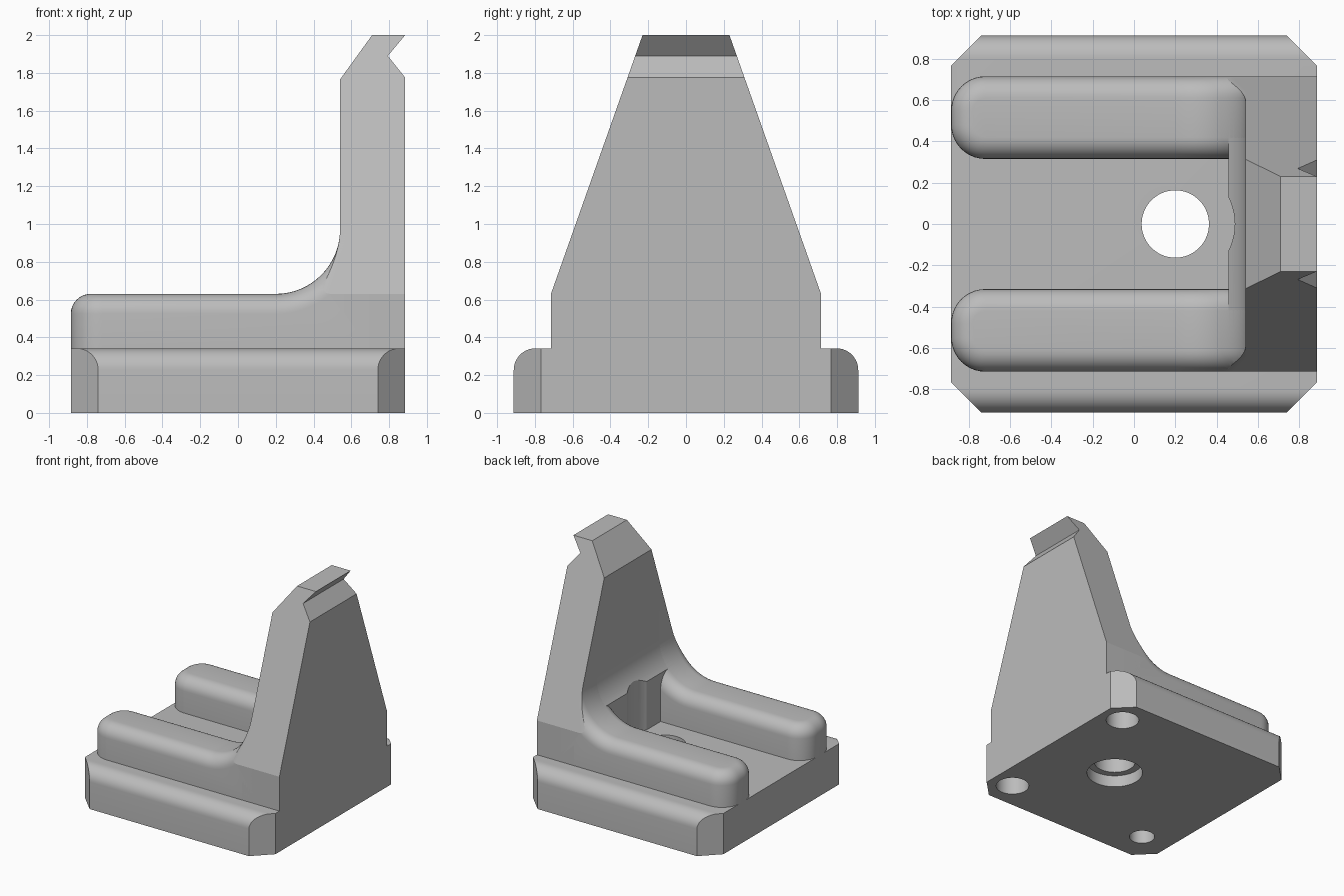
import bpy, bmesh
from math import sin, cos, pi, radians
from mathutils import Vector

cube = bpy.data.objects.get("Cube")
if cube:
    bpy.data.objects.remove(cube, do_unlink=True)

grey = bpy.data.materials.new("plain_grey")
grey.use_nodes = True
COLOUR = (0.5, 0.5, 0.5, 1)
grey.diffuse_color = COLOUR
grey.node_tree.nodes["Principled BSDF"].inputs["Base Color"].default_value = COLOUR

HALF_X, HALF_Y, RAIL_Y, SLOT_Y = 0.885, 0.912, 0.715, 0.315
FLOOR, RAIL_TOP = 0.342, 0.63
WALL_X, STOP_X, HOLE_X = 0.54, 0.457, 0.2
SWEEP = WALL_X - HOLE_X


def prism(points, start, end):
    """Extrude a closed outline from start to end (both vectors)."""
    bm = bmesh.new()
    a = [bm.verts.new(Vector(p) + Vector(start)) for p in points]
    b = [bm.verts.new(Vector(p) + Vector(end)) for p in points]
    bm.faces.new(a)
    bm.faces.new(b[::-1])
    for i in range(len(a)):
        j = (i + 1) % len(a)
        bm.faces.new((a[j], a[i], b[i], b[j]))
    bmesh.ops.recalc_face_normals(bm, faces=bm.faces)
    return bm


def trim(bm, point, normal):
    """Cut away everything beyond a plane and close the cut."""
    res = bmesh.ops.bisect_plane(bm, geom=bm.verts[:] + bm.edges[:] + bm.faces[:],
                                 plane_co=point, plane_no=normal, clear_outer=True, dist=1e-5)
    edges = [e for e in bm.edges if e.is_boundary]
    if edges:
        bmesh.ops.holes_fill(bm, edges=edges, sides=0)
    bmesh.ops.recalc_face_normals(bm, faces=bm.faces)


def taper(bm):
    for s in (1, -1):
        trim(bm, (0, s * RAIL_Y, RAIL_TOP), Vector((0, s * 1.37, 0.485)).normalized())


def finish(bm, name):
    mesh = bpy.data.meshes.new(name)
    bm.to_mesh(mesh)
    bm.free()
    mesh.materials.append(grey)
    obj = bpy.data.objects.new(name, mesh)
    bpy.context.collection.objects.link(obj)
    return obj


def smooth(obj):
    bpy.ops.object.select_all(action='DESELECT')
    obj.select_set(True)
    bpy.context.view_layer.objects.active = obj
    bpy.ops.object.shade_smooth_by_angle(angle=radians(15))


def bore(obj, x, y, radius, z0, z1):
    """Cut an upright round hole."""
    ring = [(x + radius * cos(i * pi / 32), y + radius * sin(i * pi / 32), 0) for i in range(64)]
    cutter = finish(prism(ring, (0, 0, z0), (0, 0, z1)), "hole_cutter")
    cutter.hide_render = True
    mod = obj.modifiers.new("hole", 'BOOLEAN')
    mod.operation, mod.solver, mod.object = 'DIFFERENCE', 'EXACT', cutter
    bpy.context.view_layer.objects.active = obj
    bpy.ops.object.modifier_apply(modifier=mod.name)
    bpy.data.objects.remove(cutter, do_unlink=True)


def sweep_curve(x_start):
    """Concave curve from the rail top up to the wall."""
    a0 = 0 if x_start <= HOLE_X else math_angle(x_start)
    pts = []
    for i in range(17):
        a = a0 + (pi / 2 - a0) * i / 16
        pts.append((HOLE_X + SWEEP * sin(a), 0, RAIL_TOP + SWEEP * (1 - cos(a))))
    return pts


def math_angle(x):
    return Vector((0, 1)).angle(Vector((x - HOLE_X, (SWEEP ** 2 - (x - HOLE_X) ** 2) ** 0.5)))


# Base: rounded long edges, chamfered corners, bored from both sides
R = 0.115
arc = [(0, HALF_Y - R + R * cos(i * pi / 20), FLOOR - R + R * sin(i * pi / 20)) for i in range(11)]
outline = [(0, HALF_Y, 0)] + arc + [(0, -y, z) for _, y, z in arc[::-1]] + [(0, -HALF_Y, 0)]
bm = prism(outline, (-HALF_X, 0, 0), (HALF_X, 0, 0))
for sx in (1, -1):
    for sy in (1, -1):
        trim(bm, (sx * HALF_X, sy * (HALF_Y - 0.145), 0), Vector((sx, sy, 0)).normalized())
base = finish(bm, "base")
bore(base, HOLE_X, 0, 0.163, -0.1, 0.5)
bore(base, HOLE_X, 0, 0.22, -0.1, 0.1)
for x, y, r in ((0.69, 0.68, 0.13), (0.69, -0.68, 0.13), (-0.62, -0.64, 0.1)):
    bore(base, x, y, r, -0.1, 0.2)
smooth(base)

# Rails: rounded ends and edges, swept up into the wall
for s, name in ((1, "back_rail"), (-1, "front_rail")):
    side = [(-HALF_X, 0, FLOOR), (-HALF_X, 0, RAIL_TOP)] + sweep_curve(0)
    side += [(WALL_X, 0, 1.3), (0.7, 0, 1.3), (0.7, 0, FLOOR)]
    bm = prism(side, (0, s * SLOT_Y, 0), (0, s * RAIL_Y, 0))
    ends = [e for e in bm.edges if all(v.co.x < -0.88 for v in e.verts)
            and abs(e.verts[0].co.z - e.verts[1].co.z) > 0.1]
    bmesh.ops.bevel(bm, geom=ends, offset=0.165, segments=10, profile=0.5, affect='EDGES')
    rims = []
    for e in bm.edges:
        a, b = (v.co for v in e.verts)
        across = abs(a.x - b.x) + abs(a.z - b.z) < 1e-4 and a.x > 0
        if min(a.z, b.z) > 0.62 and max(a.x, b.x) < 0.55 and not across:
            rims.append(e)
    bmesh.ops.bevel(bm, geom=rims, offset=0.105, segments=8, profile=0.5, affect='EDGES')
    taper(bm)
    smooth(finish(bm, name))

# Tower: tapering wall with a hooked tip
wall = [(WALL_X, 0, FLOOR), (WALL_X, 0, 1.765), (0.71, 0, 2), (HALF_X, 0, 2),
        (0.793, 0, 1.89), (HALF_X, 0, 1.775), (HALF_X, 0, FLOOR)]
bm = prism(wall, (0, -RAIL_Y, 0), (0, RAIL_Y, 0))
taper(bm)
smooth(finish(bm, "tower"))

# Gusset: curved foot of the wall between the rails, relieved around the hole
foot = [(STOP_X, 0, FLOOR)] + sweep_curve(STOP_X) + [(0.6, 0, RAIL_TOP + SWEEP), (0.6, 0, FLOOR)]
gusset = finish(prism(foot, (0, -0.55, 0), (0, 0.55, 0)), "gusset")
bore(gusset, HOLE_X, 0, 0.288, 0.2, 1.2)
smooth(gusset)
